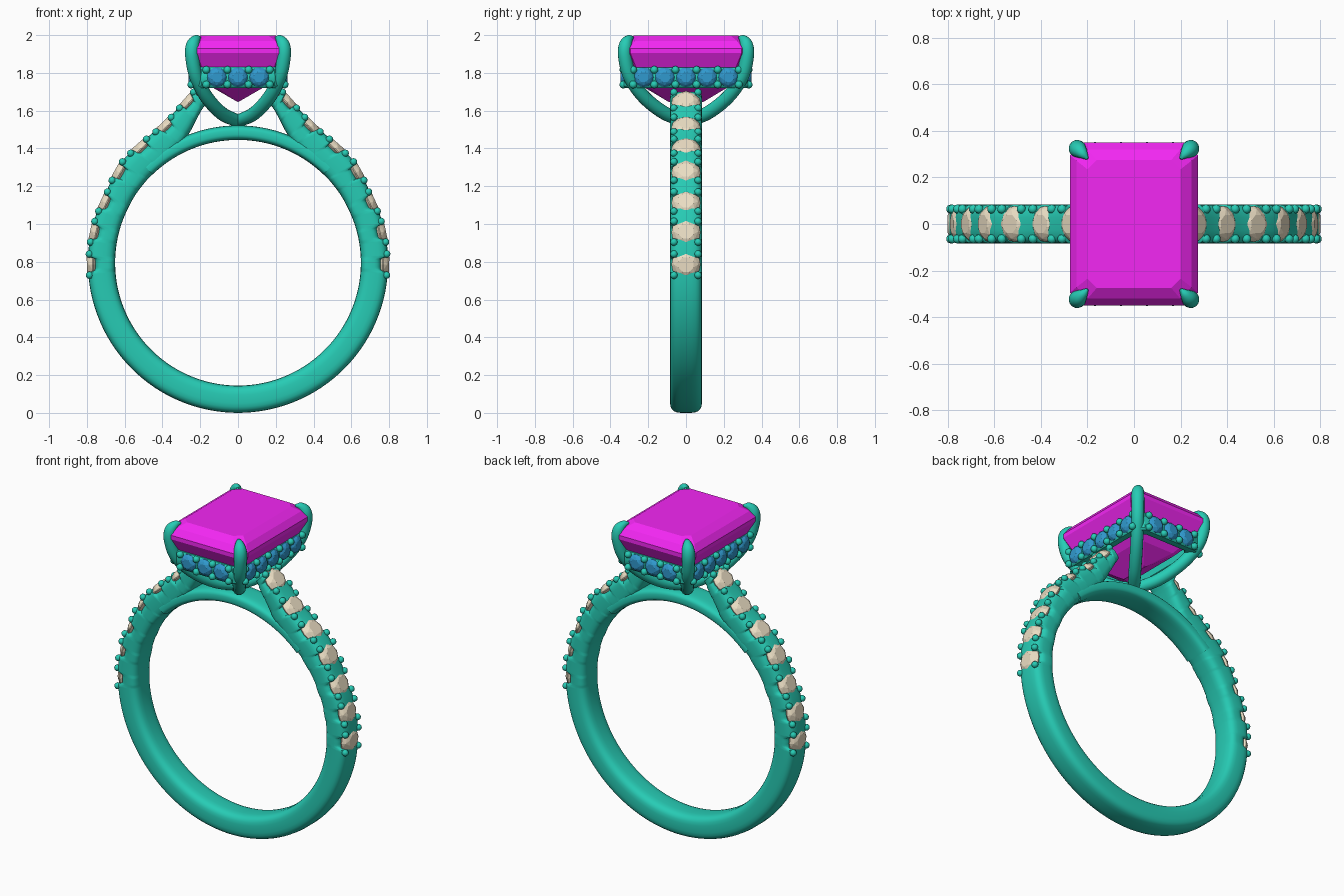
import bpy, bmesh, math
from mathutils import Vector, Matrix

if "Cube" in bpy.data.objects:
    bpy.data.objects.remove(bpy.data.objects["Cube"])


def material(name, rgb):
    m = bpy.data.materials.new(name)
    m.diffuse_color = (*rgb, 1)
    m.use_nodes = True
    m.node_tree.nodes["Principled BSDF"].inputs["Base Color"].default_value = m.diffuse_color
    return m


METAL = material("green_metal", (0.02, 0.60, 0.46))
MAGENTA = material("magenta_gem", (0.90, 0.02, 0.90))
BLUE = material("blue_gem", (0.03, 0.32, 0.62))
TAN = material("tan_gem", (0.83, 0.73, 0.55))


def finish(name, bm, mat, smooth=True):
    bmesh.ops.recalc_face_normals(bm, faces=bm.faces[:])
    me = bpy.data.meshes.new(name)
    bm.to_mesh(me)
    bm.free()
    me.materials.append(mat)
    ob = bpy.data.objects.new(name, me)
    bpy.context.collection.objects.link(ob)
    if smooth:
        bpy.ops.object.select_all(action='DESELECT')
        bpy.context.view_layer.objects.active = ob
        ob.select_set(True)
        bpy.ops.object.shade_smooth_by_angle(angle=math.radians(40))
    return ob


def catmull(pts, n):
    """Smooth curve through points of any dimension."""
    p = [Vector(q) for q in pts]
    p = [2 * p[0] - p[1]] + p + [2 * p[-1] - p[-2]]
    out = []
    for a, b, c, d in zip(p, p[1:], p[2:], p[3:]):
        for k in range(n):
            t = k / n
            out.append(0.5 * (2 * b + (c - a) * t + (2 * a - 5 * b + 4 * c - d) * t * t
                              + (3 * b - a - 3 * c + d) * t ** 3))
    return out + [p[-2]]


def loft(bm, rings, closed=False):
    vs = [[bm.verts.new(v) for v in r] for r in rings]
    n = len(vs[0])
    for r, s in zip(vs, vs[1:] + vs[:1] if closed else vs[1:]):
        for i in range(n):
            bm.faces.new((r[i], r[(i + 1) % n], s[(i + 1) % n], s[i]))
    if not closed:
        bm.faces.new(vs[0])
        bm.faces.new(vs[-1])


def spow(v, e):
    return math.copysign(abs(v) ** e, v)


def band_ring(outer, inner, n=24, half=0.085):
    """Soft-cornered cross-section between an inner and an outer point (x, z)."""
    ring = []
    for i in range(n):
        a = 2 * math.pi * (i + 0.5) / n
        p = inner.lerp(outer, 0.5 + 0.5 * spow(math.sin(a), 0.6))
        ring.append((p.x, half * spow(math.cos(a), 0.55), p.y))
    return ring


def hull(bm, points):
    vs = [bm.verts.new(p) for p in points]
    bmesh.ops.convex_hull(bm, input=vs)


def round_stone(bm, pos, normal, r):
    """Brilliant-cut stone with its table facing along normal."""
    rot = Vector(normal).to_track_quat('Z', 'Y')
    pts = []
    for n, rad, z, off in ((8, 0.55, 0.15, 0.5), (8, 0.82, 0.0, 0), (16, 1, -0.25, 0),
                           (16, 1, -0.32, 0), (1, 0, -1.0, 0)):
        for i in range(n):
            a = 2 * math.pi * (i + off) / n
            pts.append(Vector(pos) + rot @ Vector((math.cos(a) * rad, math.sin(a) * rad, z)) * r)
    hull(bm, pts)


def bead(bm, pos, r):
    bmesh.ops.create_icosphere(bm, subdivisions=2, radius=r, matrix=Matrix.Translation(pos))


# band profile: (outer x, outer z, inner x, inner z), bottom to shoulder tip
CZ = 0.795
half = []
for deg in range(-90, 31, 15):
    c, s = math.cos(math.radians(deg)), math.sin(math.radians(deg))
    half.append((0.795 * c, CZ + 0.795 * s, 0.65 * c, CZ + 0.65 * s))
half += [(0.63, 1.31, 0.48, 1.235), (0.545, 1.405, 0.40, 1.31), (0.45, 1.485, 0.32, 1.39),
         (0.35, 1.58, 0.255, 1.485), (0.265, 1.675, 0.20, 1.59), (0.235, 1.70, 0.17, 1.635)]
ctrl = [(-a, b, -c, d) for a, b, c, d in half[:0:-1]] + half
path = catmull(ctrl, 20)

# stone seats equally spaced along the right shoulder
right = [Vector(p[:2]) for p in path[len(path) // 2:]]
length = [0]
for a, b in zip(right, right[1:]):
    length.append(length[-1] + (b - a).length)


def nearest(x, z):
    return min(range(len(right)), key=lambda i: (right[i] - Vector((x, z))).length)


s0, s1 = length[nearest(0.795, 0.78)], length[nearest(0.28, 1.66)]
seats = []
for k in range(7):
    s = s0 + (s1 - s0) * k / 6
    i = min(range(len(right) - 1), key=lambda j: abs(length[j] - s))
    t = (right[i + 1] - right[i - 1]).normalized()
    seats.append((right[i], t, Vector((t.y, -t.x))))

# band with a scallop at every stone
rings = []
for p in path:
    o, q = Vector(p[:2]), Vector(p[2:])
    d = min((Vector((abs(o.x), o.y)) - c).length for c, _, _ in seats)
    cut = 0.035 * min(1, max(0, (0.038 - d) / 0.008))
    rings.append(band_ring(o + (q - o).normalized() * cut, q))
bm = bmesh.new()
loft(bm, rings)
finish("band", bm, METAL)

# arch closing the finger hole under the setting
bm = bmesh.new()
arc = [Vector((math.cos(math.radians(d)), math.sin(math.radians(d)))) for d in range(46, 135, 2)]
loft(bm, [band_ring(Vector((0, CZ)) + v * 0.727, Vector((0, CZ)) + v * 0.65) for v in arc])
finish("bridge", bm, METAL)

# shoulder stones and their holding beads
stones, beads = bmesh.new(), bmesh.new()
for sx in (1, -1):
    for c, t, n in seats:
        p = c - n * 0.006
        round_stone(stones, (sx * p.x, 0, p.y), (sx * n.x, 0, n.y), 0.077)
        for u in (-0.056, 0.056):
            for y in (-0.064, 0.064):
                b = c + t * u - n * 0.008
                bead(beads, (sx * b.x, y, b.y), 0.02)
finish("shoulder_stones", stones, TAN, False)
finish("shoulder_beads", beads, METAL)


def cut_rect(hx, hy, c, z):
    """Rectangle with cut corners."""
    q = [(hx, hy - c), (hx - c, hy)]
    q += [(-x, y) for x, y in reversed(q)]
    q += [(-x, -y) for x, y in q]
    return [Vector((x, y, z)) for x, y in q]


# emerald-cut centre stone
bm = bmesh.new()
pts = []
for hx, hy, c, z in ((0.20, 0.275, 0.04, 1.998), (0.247, 0.32, 0.048, 1.968), (0.275, 0.35, 0.055, 1.93),
                     (0.275, 0.35, 0.055, 1.905), (0.237, 0.31, 0.045, 1.83), (0.13, 0.215, 0.025, 1.72)):
    pts += cut_rect(hx, hy, c, z)
hull(bm, pts + [Vector((0, 0.09, 1.645)), Vector((0, -0.09, 1.645))])
finish("centre_stone", bm, MAGENTA, False)

# gallery rail under the centre stone
HX, HY = 0.243, 0.328
bm = bmesh.new()
loft(bm, [cut_rect(HX - d, HY - d, 0.05, z) for d, z in
          ((0, 1.73), (0, 1.82), (0.008, 1.83), (0.045, 1.83), (0.055, 1.82), (0.055, 1.73),
           (0.045, 1.72), (0.008, 1.72))], closed=True)
finish("gallery_rail", bm, METAL)

# gallery stones and beads: three on the short sides, five on the long sides
stones, beads = bmesh.new(), bmesh.new()
for s in (1, -1):
    for count, face, axis in ((3, HY, 1), (5, HX, 0)):
        for k in range(count + 1):
            u = (k - count / 2) * 0.112
            for z in (1.738, 1.816):
                pos = (u, s * (face + 0.004), z) if axis else (s * (face + 0.004), u, z)
                bead(beads, pos, 0.021)
            if k < count:
                u += 0.056
                pos = (u, s * (face + 0.012), 1.777) if axis else (s * (face + 0.012), u, 1.777)
                round_stone(stones, pos, (0, s, 0) if axis else (s, 0, 0), 0.052)
finish("gallery_stones", stones, BLUE, False)
finish("gallery_beads", beads, METAL)

# four claw prongs rising from the bridge: x, y, z, radius
claw = [(0, 0, 1.545, 0.034), (0.085, 0.11, 1.585, 0.036), (0.165, 0.22, 1.67, 0.036),
        (0.22, 0.295, 1.775, 0.036), (0.242, 0.322, 1.88, 0.037), (0.24, 0.32, 1.945, 0.036),
        (0.222, 0.302, 1.978, 0.024), (0.20, 0.28, 1.988, 0.006)]
fine = catmull(claw, 6)
for sx, sy, name in ((1, 1, "back_right"), (-1, 1, "back_left"), (1, -1, "front_right"), (-1, -1, "front_left")):
    p3 = [Vector((sx * p[0], sy * p[1], p[2])) for p in fine]
    side = Vector((-sy * 0.8, sx * 0.6, 0))
    rings = []
    for i, p in enumerate(p3):
        t = (p3[min(i + 1, len(p3) - 1)] - p3[max(i - 1, 0)]).normalized()
        nrm = t.cross(side).normalized()
        rings.append([p + (side * math.cos(a) + nrm * math.sin(a)) * max(fine[i][3], 0.004)
                      for a in (2 * math.pi * k / 16 for k in range(16))])
    bm = bmesh.new()
    loft(bm, rings)
    finish(name + "_prong", bm, METAL)
